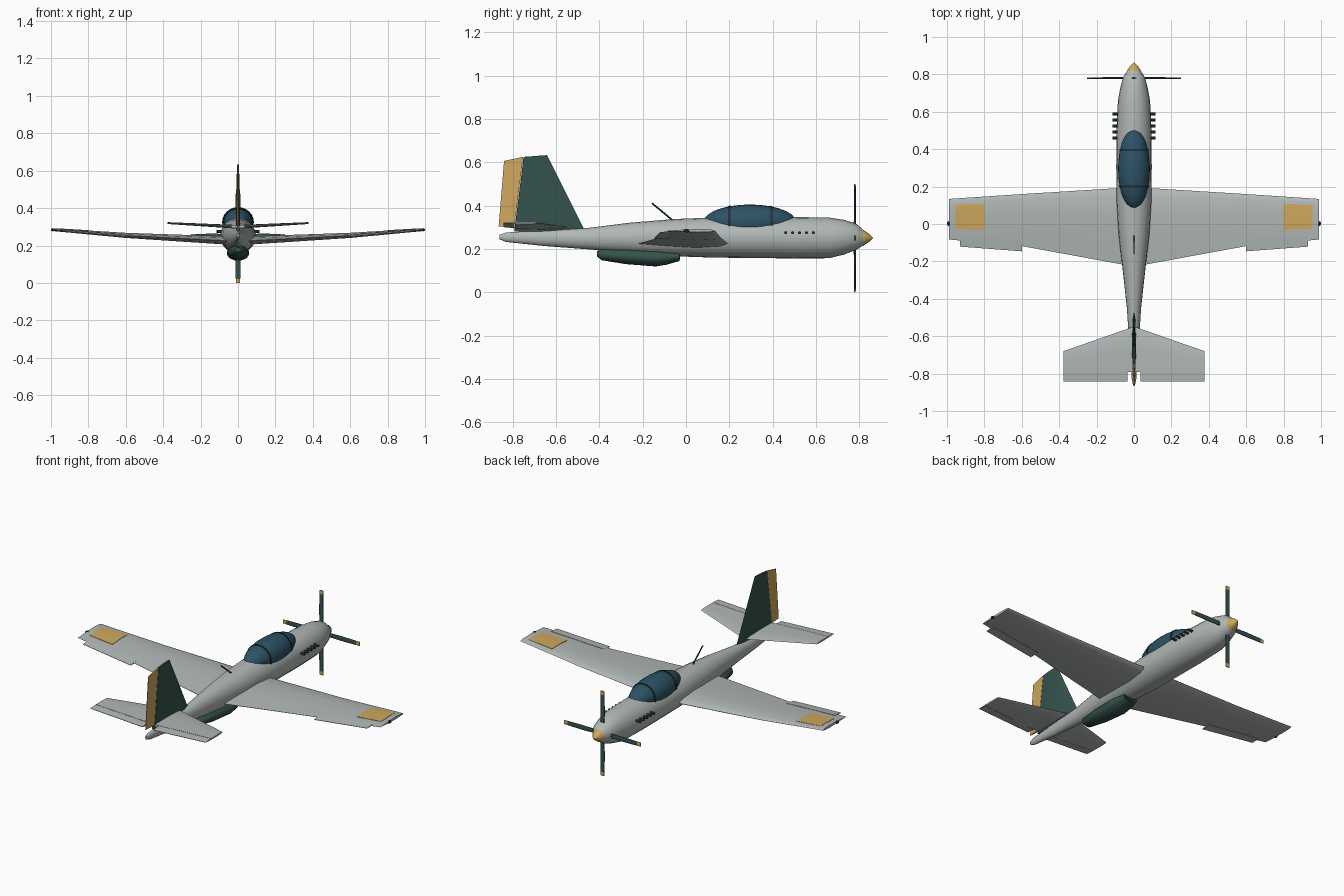
import bpy, bmesh, math
from mathutils import Vector as V

if "Cube" in bpy.data.objects:
    bpy.data.objects.remove(bpy.data.objects["Cube"])


def mat(name, rgb):
    m = bpy.data.materials.new(name)
    m.diffuse_color = (*rgb, 1)
    m.use_nodes = True
    m.node_tree.nodes["Principled BSDF"].inputs["Base Color"].default_value = m.diffuse_color
    return m


GREEN = mat("dark_green", (0.035, 0.085, 0.075))
GOLD = mat("gold", (0.62, 0.39, 0.11))
GLASS = mat("blue_glass", (0.025, 0.085, 0.13))
DARK = mat("frame_dark", (0.015, 0.03, 0.035))
SKIN = mat("pale_skin", (0.44, 0.48, 0.47))


def loft(name, rings, material=SKIN, mirror=False, angle=35):
    """Skin a row of equal-length rings and cap both ends."""
    bm = bmesh.new()
    rows = [[bm.verts.new(p) for p in r] for r in rings]
    n = len(rows[0])
    for a, b in zip(rows, rows[1:]):
        for i in range(n):
            bm.faces.new((a[i], a[(i + 1) % n], b[(i + 1) % n], b[i]))
    bm.faces.new(rows[0])
    bm.faces.new(rows[-1])
    bmesh.ops.recalc_face_normals(bm, faces=bm.faces)
    me = bpy.data.meshes.new(name)
    bm.to_mesh(me)
    bm.free()
    ob = bpy.data.objects.new(name, me)
    bpy.context.collection.objects.link(ob)
    me.materials.append(material)
    if mirror:
        ob.modifiers.new("Mirror", 'MIRROR').use_bisect_axis[0] = False
    bpy.ops.object.select_all(action='DESELECT')
    ob.select_set(True)
    bpy.context.view_layer.objects.active = ob
    bpy.ops.object.shade_smooth_by_angle(angle=math.radians(angle))
    return ob


def oval(y, top, bot, hw, n=20):
    """Upright oval ring at station y."""
    return [V((hw * math.cos(t), y, (top + bot) / 2 + (top - bot) / 2 * math.sin(t)))
            for t in (2 * math.pi * i / n for i in range(n))]


def foil(le, te, thick, profile):
    """Section between leading and trailing points."""
    return [V(le).lerp(V(te), c) + V(thick) * h for c, h in profile]


def tube(name, a, b, r, material, mirror=False, n=8):
    a, b = V(a), V(b)
    d = (b - a).normalized()
    u = d.orthogonal().normalized()
    w = d.cross(u)
    ring = [(u * math.cos(t) + w * math.sin(t)) * r for t in (2 * math.pi * i / n for i in range(n))]
    return loft(name, [[p + q for q in ring] for p in (a, b)], material, mirror, 50)


# Fuselage and spinner
body = [(-.86, .266, .244, .006), (-.83, .276, .232, .012), (-.65, .286, .213, .025),
        (-.45, .297, .198, .038), (-.25, .322, .18, .06), (-.05, .338, .166, .083),
        (.12, .345, .16, .093), (.3, .346, .158, .095), (.5, .347, .156, .094),
        (.66, .345, .157, .086), (.73, .334, .174, .073), (.785, .317, .195, .058),
        (.82, .287, .217, .035)]
loft("fuselage", [oval(*s) for s in body])
loft("spinner", [oval(.79, .293, .207, .043), oval(.82, .287, .215, .037),
                 oval(.845, .27, .232, .02), oval(.863, .253, .249, .002)], GOLD)

# Canopy with its frames
CY, CZ = .295, .325


def canopy_ring(y, grow=0.0):
    k = math.sqrt(max(1 - ((y - CY) / .213) ** 2, .0001))
    rz = .08 * k + grow
    return oval(y, CZ + rz, CZ - rz, .085 * k + grow, 24)


loft("canopy", [canopy_ring(CY - .213 * math.cos(math.pi * i / 14)) for i in range(15)], GLASS)
for i, y in enumerate((.2, .395)):
    loft(f"canopy_frame_{i + 1}", [canopy_ring(y - .005, .003), canopy_ring(y + .005, .003)], DARK)

# Wings
STATIONS = [(0, .197, -.228, .222, .05), (.6, .16, -.118, .253, .03), (.99, .134, -.083, .284, .016)]
WING = [(1, .02), (.7, .29), (.35, .5), (.1, .37), (.025, .18), (0, 0),
        (.025, -.15), (.1, -.3), (.35, -.42), (.7, -.24), (1, -.02)]
FRONT = [(1, .4), (.45, .5), (.12, .33), (0, 0), (.12, -.33), (.45, -.5), (1, -.4)]
FLAP = [(0, .4), (1, .08), (1, -.08), (0, -.4)]


def wing_at(x, profile):
    a, b = (STATIONS[0], STATIONS[1]) if x < .6 else (STATIONS[1], STATIONS[2])
    f = (x - a[0]) / (b[0] - a[0])
    le, te, z, t = (p + (q - p) * f for p, q in zip(a[1:], b[1:]))
    return foil((x, le, z), (x, te, z), (0, 0, t), profile)


loft("wings", [wing_at(x, WING) for x in (.001, .3, .6, .8, .99)], SKIN, True)
loft("ailerons", [foil((.6, -.085, .253), (.6, -.146, .249), (0, 0, .013), FLAP),
                  foil((.93, -.065, .279), (.93, -.121, .276), (0, 0, .011), FLAP)], SKIN, True)
PATCH = [(.155, .49), (.35, .58), (.725, .37), (.725, .1), (.155, .1)]
loft("wing_panels", [wing_at(.8, PATCH), wing_at(.955, PATCH)], GOLD, True)
loft("wingtip_lights", [[V((.99 + .01 * math.sin(a), .002 + .013 * math.cos(t) * math.cos(a),
                            .284 + .009 * math.sin(t) * math.cos(a)))
                         for t in (math.pi * j / 5 for j in range(10))]
                        for a in (-1.5, -.75, 0, .75, 1.5)], DARK, True)

# Tailplane and elevators
loft("tailplane", [foil((.005, -.55, .3), (.005, -.79, .3), (0, 0, .02), FRONT),
                   foil((.377, -.68, .32), (.377, -.79, .32), (0, 0, .01), FRONT)], SKIN, True)
loft("elevators", [foil((.035, -.792, .302), (.035, -.843, .302), (0, 0, .017), FLAP),
                   foil((.377, -.792, .32), (.377, -.843, .32), (0, 0, .01), FLAP)], SKIN, True)

# Fin and rudder
loft("fin", [foil((0, -.465, .28), (0, -.793, .28), (.022, 0, 0), FRONT),
             foil((0, -.641, .633), (0, -.75, .625), (.012, 0, 0), FRONT)], GREEN)
loft("rudder", [foil((0, -.792, .303), (0, -.865, .303), (.02, 0, 0), FLAP),
                foil((0, -.752, .625), (0, -.84, .606), (.012, 0, 0), FLAP)], GOLD)

# Belly scoop
loft("belly_scoop", [oval(-.41, .19, .165, .018), oval(-.39, .2, .148, .035), oval(-.28, .203, .13, .052),
                     oval(-.14, .2, .119, .06), oval(-.09, .195, .127, .057),
                     oval(-.03, .187, .144, .047)], GREEN)
loft("scoop_intake", [oval(-.035, .181, .15, .04), oval(-.028, .181, .15, .04)], DARK)

# Exhaust stubs and antenna mast
for i in range(5):
    y = .46 + i * .032
    tube(f"exhaust_stubs_{i + 1}", (.08, y, .275), (.116, y, .275), .007, DARK, True)
tube("antenna_mast", (0, -.065, .335), (0, -.157, .411), .004, DARK)

# Propeller blades with gold tips
for i in range(4):
    a = i * math.pi / 2
    out, side = V((math.sin(a), 0, math.cos(a))), V((math.cos(a), 0, -math.sin(a)))
    c, fwd = V((0, .78, .25)), V((0, 1, 0))

    def slab(r, w, t):
        return [c + out * r + side * w * p + fwd * t * q
                for p, q in ((-1, -.4), (0, -1), (1, -.4), (1, .4), (0, 1), (-1, .4))]

    loft(f"propeller_blade_{i + 1}", [slab(.03, .011, .006), slab(.13, .0135, .005), slab(.228, .012, .004)], GREEN)
    loft(f"blade_tip_{i + 1}", [slab(.228, .012, .004), slab(.25, .0115, .0035)], GOLD)
